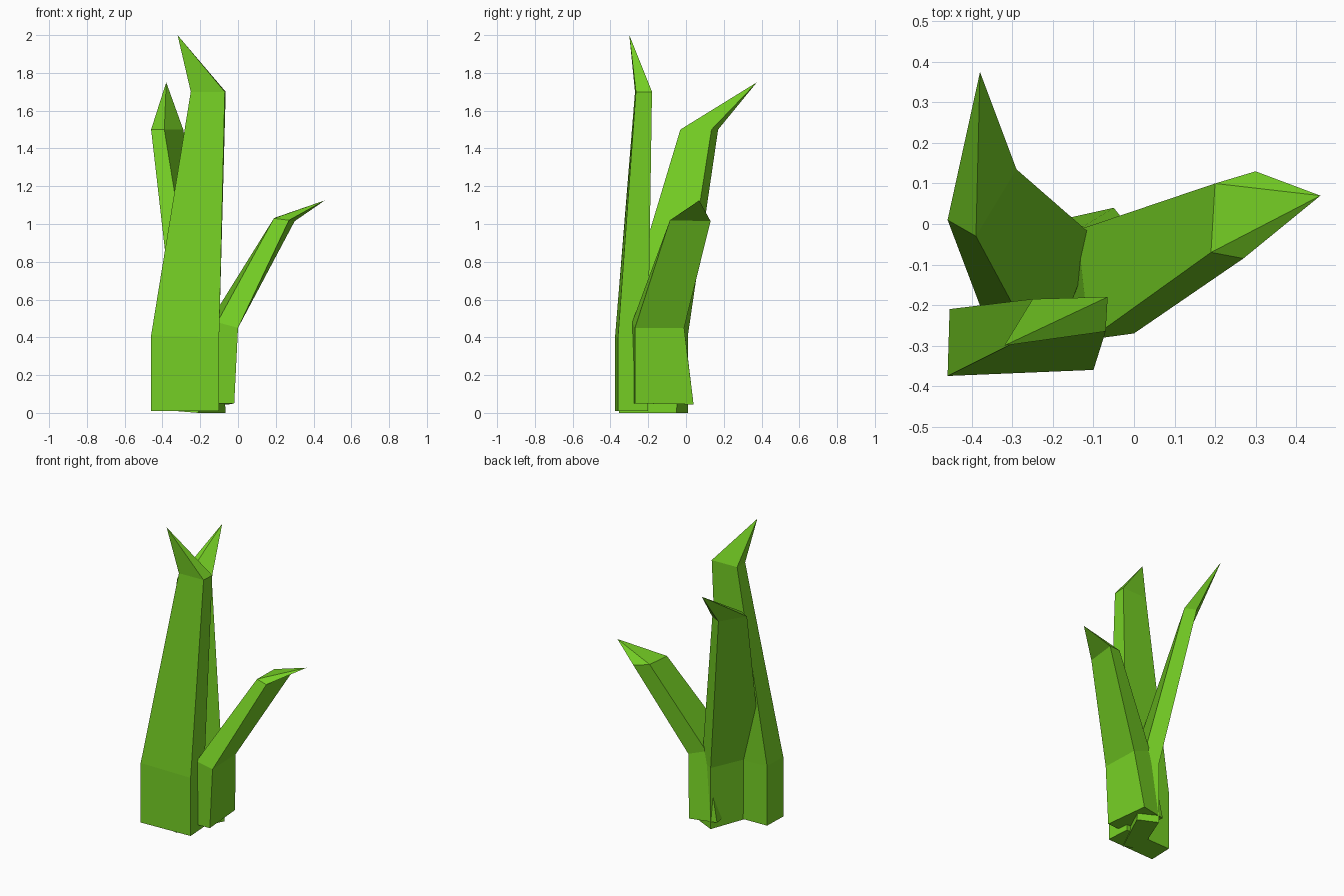
import bpy, bmesh

if "Cube" in bpy.data.objects:
    bpy.data.objects.remove(bpy.data.objects["Cube"])

green = bpy.data.materials.new("leaf_green")
green.diffuse_color = (0.18, 0.63, 0.018, 1)
green.use_nodes = True
green.node_tree.nodes["Principled BSDF"].inputs["Base Color"].default_value = green.diffuse_color


def blade(name, rings, tip):
    """Four-sided grass blade: quad rings from bottom to top, closed by a point."""
    bm = bmesh.new()
    loops = [[bm.verts.new(p) for p in ring] for ring in rings]
    bm.faces.new(loops[0])
    for lo, hi in zip(loops, loops[1:]):
        for i in range(4):
            j = (i + 1) % 4
            bm.faces.new((lo[i], lo[j], hi[j], hi[i]))
    top = bm.verts.new(tip)
    for i in range(4):
        bm.faces.new((loops[-1][i], loops[-1][(i + 1) % 4], top))
    bmesh.ops.recalc_face_normals(bm, faces=bm.faces)
    me = bpy.data.meshes.new(name)
    bm.to_mesh(me)
    bm.free()
    me.materials.append(green)
    ob = bpy.data.objects.new(name, me)
    bpy.context.collection.objects.link(ob)


# ring order: front left, front right, back right, back left

# tall blade at the front
blade("front_blade", [
    [(-.46, -.375, .01), (-.10, -.36, .01), (-.11, -.20, .01), (-.455, -.21, .01)],
    [(-.46, -.375, .41), (-.10, -.36, .40), (-.11, -.20, .40), (-.455, -.21, .41)],
    [(-.25, -.27, 1.70), (-.07, -.265, 1.70), (-.065, -.18, 1.70), (-.25, -.185, 1.70)],
], (-.32, -.30, 2.0))

# middle blade leaning back
blade("back_blade", [
    [(-.33, -.32, .01), (-.21, -.355, .0), (-.065, -.05, .0), (-.19, .01, .0)],
    [(-.335, -.32, .41), (-.215, -.355, .42), (-.095, -.035, .42), (-.19, .01, .41)],
    [(-.46, .01, 1.50), (-.39, -.03, 1.50), (-.29, .135, 1.50), (-.36, .17, 1.50)],
], (-.38, .375, 1.75))

# short blade leaning right
blade("right_blade", [
    [(-.20, -.28, .05), (-.02, -.27, .05), (-.05, .04, .045), (-.23, .0, .05)],
    [(-.11, -.285, .48), (0, -.27, .45), (-.01, -.01, .45), (-.14, -.015, .50)],
    [(.19, -.07, 1.03), (.27, -.085, 1.02), (.30, .13, 1.015), (.20, .10, 1.035)],
], (.46, .07, 1.125))
